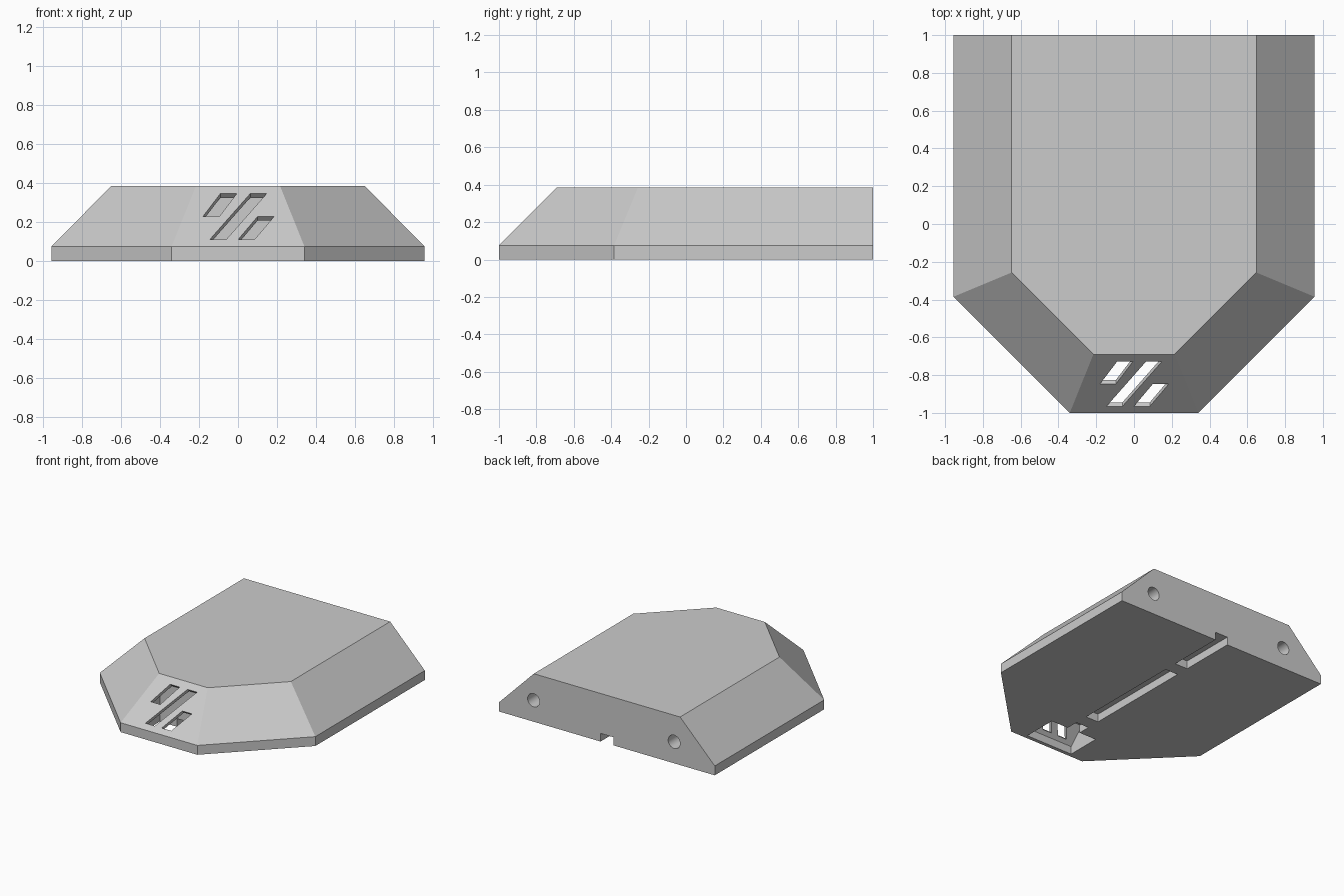
import bpy, bmesh, math
from mathutils import Vector

old = bpy.data.objects.get("Cube")
if old:
    bpy.data.objects.remove(old, do_unlink=True)

grey = bpy.data.materials.new("light_grey")
grey.use_nodes = True
colour = (0.6, 0.6, 0.6, 1)
grey.diffuse_color = colour
grey.node_tree.nodes["Principled BSDF"].inputs["Base Color"].default_value = colour


def loft(name, rings):
    """Solid skinned through matching rings of points, capped at both ends."""
    bm = bmesh.new()
    loops = [[bm.verts.new(p) for p in ring] for ring in rings]
    n = len(loops[0])
    for a, b in zip(loops, loops[1:]):
        for i in range(n):
            j = (i + 1) % n
            bm.faces.new((a[i], a[j], b[j], b[i]))
    bm.faces.new(loops[0][::-1])
    bm.faces.new(loops[-1])
    bmesh.ops.recalc_face_normals(bm, faces=bm.faces)
    mesh = bpy.data.meshes.new(name)
    bm.to_mesh(mesh)
    bm.free()
    mesh.materials.append(grey)
    obj = bpy.data.objects.new(name, mesh)
    bpy.context.collection.objects.link(obj)
    return obj


def box(name, x, y, z):
    return loft(name, [[(x[0], y[0], h), (x[1], y[0], h), (x[1], y[1], h), (x[0], y[1], h)]
                       for h in z])


def cut(target, cutter):
    """Subtract the cutter from the target for good, then discard it."""
    mod = target.modifiers.new("cut", 'BOOLEAN')
    mod.operation = 'DIFFERENCE'
    mod.solver = 'EXACT'
    mod.object = cutter
    bpy.context.view_layer.objects.active = target
    bpy.ops.object.modifier_apply(modifier=mod.name)
    bpy.data.objects.remove(cutter, do_unlink=True)


def outline(side, shoulder, nose, front, z):
    right = [(side, 1, z), (side, shoulder, z), (nose, front, z)]
    return right + [(-x, y, h) for x, y, h in reversed(right)]


# Main shell: low vertical rim, then slopes up to the flat top
lip, top = 0.075, 0.385
body = loft("body", [outline(0.955, -0.385, 0.34, -1, 0),
                     outline(0.955, -0.385, 0.34, -1, lip),
                     outline(0.648, -0.257, 0.215, -0.69, top)])

# Wedge cavity behind the sloped front face
cavity = [(-0.97, -0.1), (-0.97, 0.063), (-0.69, 0.343), (-0.69, -0.1)]
cut(body, loft("cavity_cutter", [[(x, y, z) for y, z in cavity] for x in (-0.21, 0.21)]))

# Slanted slots, cut square to the sloped front face
inward = Vector((0, 1, -1)).normalized()
for x_low, z_low, x_high, z_high in ((-0.18, 0.228, -0.09, 0.346),
                                     (-0.145, 0.11, 0.063, 0.346),
                                     (0.0, 0.11, 0.10, 0.228)):
    width = 0.084
    corners = [(x_low, z_low), (x_low + width, z_low), (x_high + width, z_high), (x_high, z_high)]
    face = [Vector((x, z - lip - 1, z)) for x, z in corners]
    cut(body, loft("slot_cutter", [[p + inward * d for p in face] for d in (-0.05, 0.05)]))

# Cable channel under the body, broken by two flush bridges
for y in ((0.54, 1.1), (-0.48, 0.43), (-0.75, -0.59)):
    cut(body, box("channel_cutter", (-0.057, 0.057), y, (-0.1, 0.065)))

# Two round blind holes in the back
for x in (0.65, -0.595):
    rings = [[(x + 0.053 * math.cos(a), y, 0.172 + 0.053 * math.sin(a))
              for a in (math.tau * i / 32 for i in range(32))] for y in (0.8, 1.1)]
    cut(body, loft("hole_cutter", rings))

# Smooth hole walls, crisp edges elsewhere
bpy.ops.object.select_all(action='DESELECT')
body.select_set(True)
bpy.context.view_layer.objects.active = body
bpy.ops.object.shade_smooth_by_angle(angle=math.radians(20))
